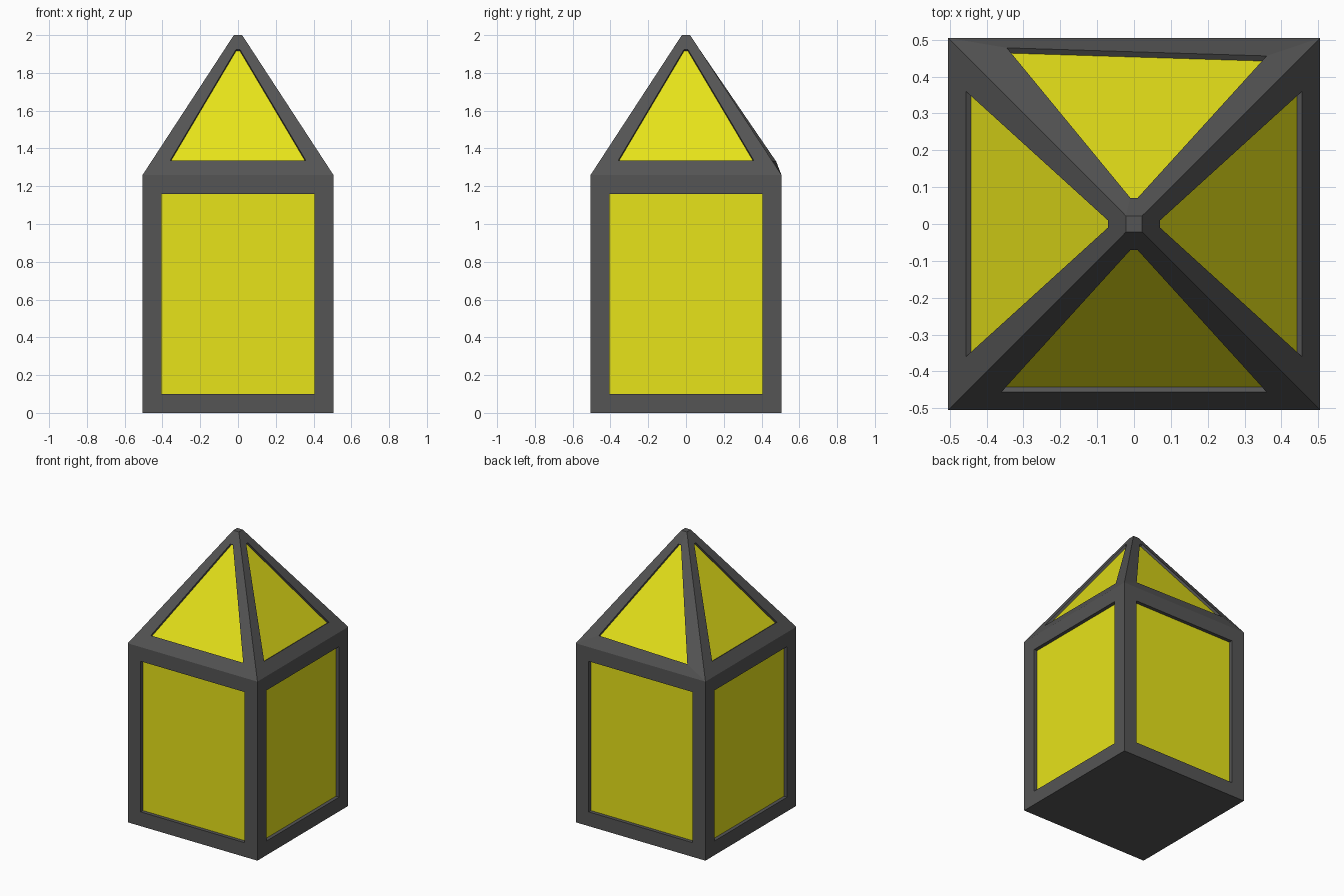
import bpy, bmesh, math
from mathutils import Vector, Matrix

if "Cube" in bpy.data.objects:
    bpy.data.objects.remove(bpy.data.objects["Cube"])

H, T = 0.505, 0.022            # half width of the body, of the flat tip
EAVE, TOP = 1.26, 2.0

glass = bpy.data.materials.new("yellow_glass")
glass.diffuse_color = (0.8, 0.77, 0.01, 1)
glass.use_nodes = True
glass.node_tree.nodes["Principled BSDF"].inputs["Base Color"].default_value = glass.diffuse_color
dark = bpy.data.materials.new("dark_metal")
dark.diffuse_color = (0.09, 0.09, 0.09, 1)
dark.use_nodes = True
dark.node_tree.nodes["Principled BSDF"].inputs["Base Color"].default_value = dark.diffuse_color


def add_object(name, bm, mat):
    bmesh.ops.remove_doubles(bm, verts=bm.verts, dist=1e-4)
    me = bpy.data.meshes.new(name)
    bm.to_mesh(me)
    bm.free()
    me.materials.append(mat)
    ob = bpy.data.objects.new(name, me)
    bpy.context.collection.objects.link(ob)


def add_face(bm, pts):
    bm.faces.new([bm.verts.new(p) for p in pts])


def framed_window(frame, name, outer, inner, depth, rot):
    """Flat rim from outer to inner, a reveal going in, and a glass pane."""
    outer = [rot @ Vector(p) for p in outer]
    inner = [rot @ Vector(p) for p in inner]
    n = (outer[1] - outer[0]).cross(outer[3] - outer[0]).normalized()
    deep = [p - n * depth for p in inner]
    for a, b in ((outer, inner), (inner, deep)):
        for i in range(4):
            j = (i + 1) % 4
            add_face(frame, (a[i], a[j], b[j], b[i]))
    pane = bmesh.new()
    add_face(pane, deep)
    add_object(name, pane, glass)


def roof_y(z):
    return -(H + (T - H) * (z - EAVE) / (TOP - EAVE))


frame = bmesh.new()
for k, side in enumerate(("front", "right", "back", "left")):
    rot = Matrix.Rotation(k * math.pi / 2, 3, 'Z')
    # wall window
    framed_window(frame, side + "_wall_glass",
                  [(-H, -H, 0), (H, -H, 0), (H, -H, EAVE), (-H, -H, EAVE)],
                  [(-.404, -H, .1), (.404, -H, .1), (.404, -H, 1.16), (-.404, -H, 1.16)],
                  0.025, rot)
    # roof window; the back one has one corner pulled slightly outward
    lo, hi = 1.335, 1.925
    inner = [(-.36, roof_y(lo), lo), (.36, roof_y(lo), lo),
             (.01, roof_y(hi), hi), (-.01, roof_y(hi), hi)]
    if side == "back":
        inner[1] = (.345, -.478, 1.33)
    framed_window(frame, side + "_roof_glass",
                  [(-H, -H, EAVE), (H, -H, EAVE), (T, -T, TOP), (-T, -T, TOP)],
                  inner, 0.017, rot)

# base and flat tip
add_face(frame, [(-H, H, 0), (H, H, 0), (H, -H, 0), (-H, -H, 0)])
add_face(frame, [(-T, -T, TOP), (T, -T, TOP), (T, T, TOP), (-T, T, TOP)])
add_object("lantern_frame", frame, dark)
